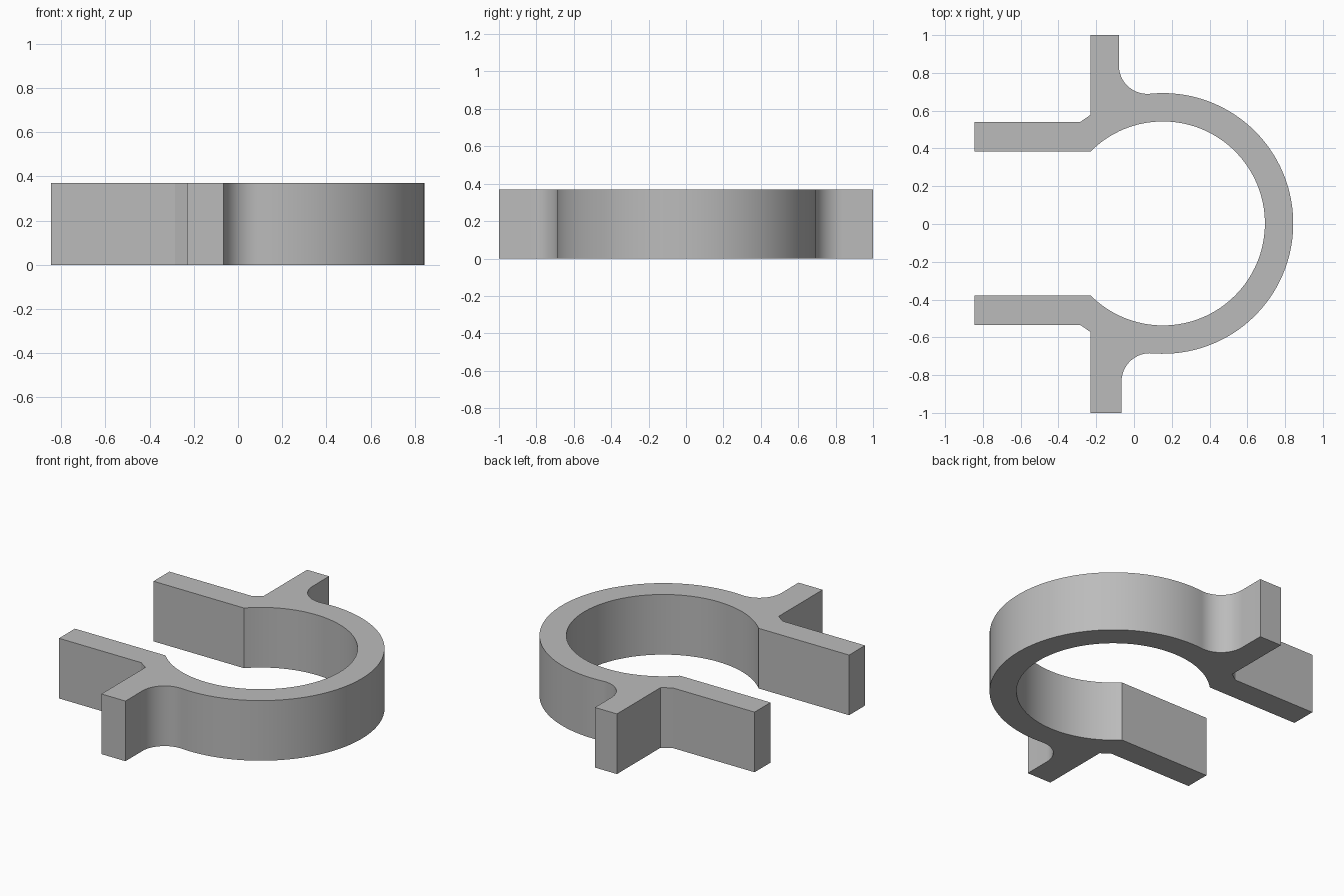
import bpy
import bmesh
from math import atan2, cos, pi, radians, sin, sqrt

cube = bpy.data.objects.get("Cube")
if cube:
    bpy.data.objects.remove(cube, do_unlink=True)

HEIGHT = 0.37
CX, CY = 0.153, 0.003          # ring centre
OUTER, INNER = 0.69, 0.54      # ring radii
FILLET = 0.15
ARM_END, LUG_BACK = -0.845, -0.23


def arc(x, y, r, start, end, steps):
    """Points along an arc, both ends included."""
    angles = [start + (end - start) * i / steps for i in range(steps + 1)]
    return [(x + r * cos(a), y + r * sin(a)) for a in angles]


def half_outline(lug_front, lug_end):
    """Outline of one half, from the ring's far side round to its inner wall."""
    # Fillet that touches both the lug and the outer ring wall
    fx = lug_front + FILLET
    fy = sqrt((OUTER + FILLET) ** 2 - (fx - CX) ** 2)
    touch = atan2(fy, fx - CX)
    pts = arc(CX, 0, OUTER, 0, touch, 48)
    pts += arc(fx, fy, FILLET, touch - pi, -pi, 16)[1:]
    # Lug, small chamfer and straight arm
    pts += [(lug_front, lug_end), (LUG_BACK, lug_end), (LUG_BACK, 0.575),
            (-0.285, 0.537), (ARM_END, 0.537), (ARM_END, 0.382)]
    pts += arc(CX, 0, INNER, radians(135), 0, 48)
    return pts


# Clamp outline: upper half, then the mirrored lower half in reverse
upper = half_outline(-0.08, 1 - CY)
lower = [(x, -y) for x, y in half_outline(-0.066, 1 + CY)]
outline = upper + lower[::-1][1:-1]

# Extrude the outline into a solid
bm = bmesh.new()
face = bm.faces.new([bm.verts.new((x, y + CY, 0)) for x, y in outline])
top = bmesh.ops.extrude_face_region(bm, geom=[face])["geom"]
for v in top:
    if isinstance(v, bmesh.types.BMVert):
        v.co.z = HEIGHT
bmesh.ops.recalc_face_normals(bm, faces=bm.faces)
mesh = bpy.data.meshes.new("ring_clamp")
bm.to_mesh(mesh)
bm.free()

clamp = bpy.data.objects.new("ring_clamp", mesh)
bpy.context.collection.objects.link(clamp)

# Plain grey finish
grey = bpy.data.materials.new("plain grey")
grey.use_nodes = True
colour = (0.5, 0.5, 0.5, 1)
grey.diffuse_color = colour
grey.node_tree.nodes["Principled BSDF"].inputs["Base Color"].default_value = colour
mesh.materials.append(grey)

# Smooth curved walls, sharp corners
bpy.ops.object.select_all(action="DESELECT")
clamp.select_set(True)
bpy.context.view_layer.objects.active = clamp
bpy.ops.object.shade_smooth_by_angle(angle=radians(25))
